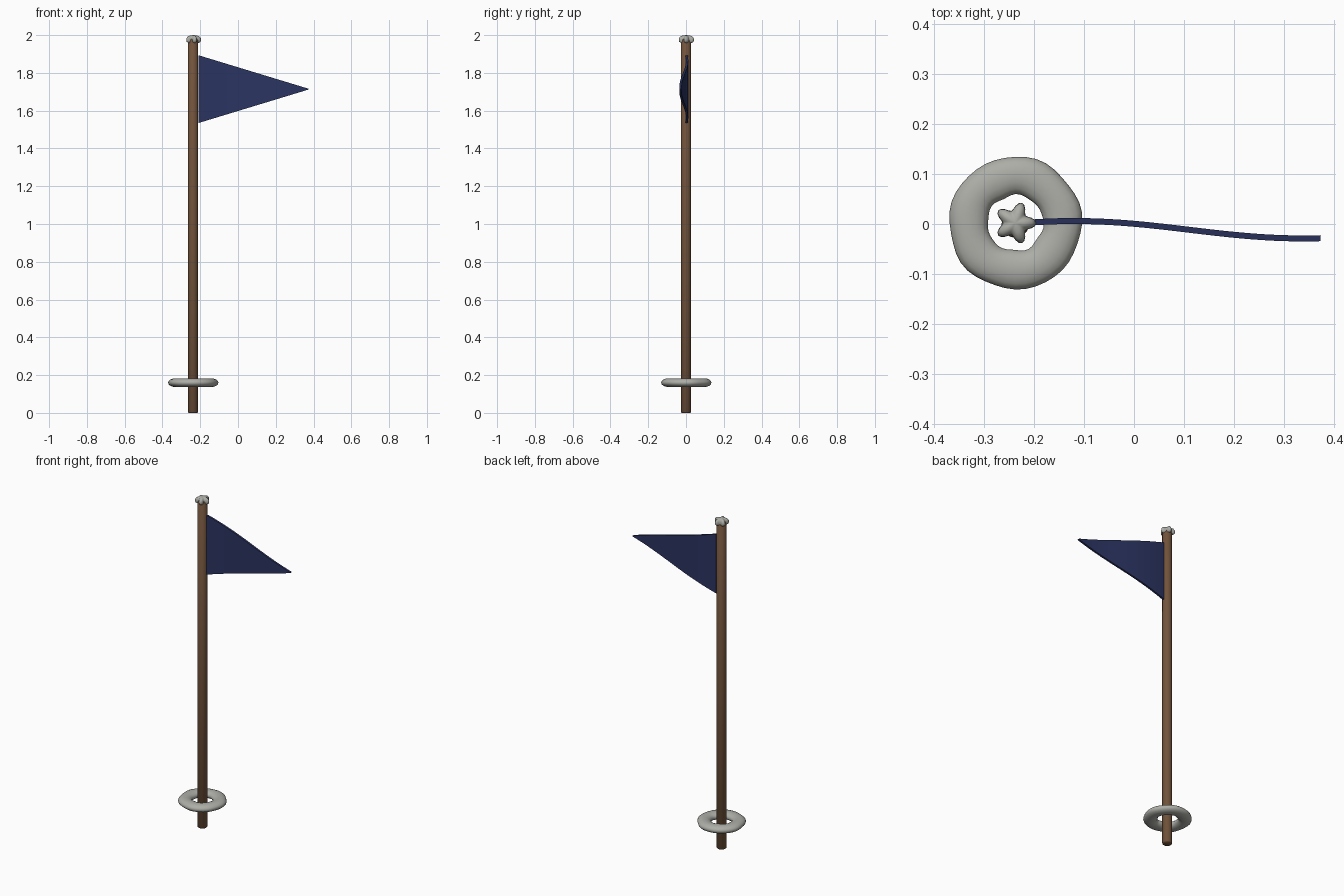
import bpy, bmesh, math

if "Cube" in bpy.data.objects:
    bpy.data.objects.remove(bpy.data.objects["Cube"])

CX = -0.238  # pole axis


def material(name, rgb):
    m = bpy.data.materials.new(name)
    m.diffuse_color = (*rgb, 1)
    m.use_nodes = True
    m.node_tree.nodes["Principled BSDF"].inputs["Base Color"].default_value = m.diffuse_color
    return m


wood = material("brown wood", (0.17, 0.088, 0.045))
navy = material("navy cloth", (0.024, 0.034, 0.12))
stone = material("pale grey", (0.42, 0.42, 0.39))


def finish(bm, name, mat, angle=None):
    bmesh.ops.recalc_face_normals(bm, faces=bm.faces[:])
    me = bpy.data.meshes.new(name)
    bm.to_mesh(me)
    bm.free()
    me.materials.append(mat)
    ob = bpy.data.objects.new(name, me)
    bpy.context.collection.objects.link(ob)
    bpy.context.view_layer.objects.active = ob
    ob.select_set(True)
    if angle is None:
        bpy.ops.object.shade_smooth()
    else:
        bpy.ops.object.shade_smooth_by_angle(angle=math.radians(angle))
    ob.select_set(False)
    return ob


def bridge(bm, a, b):
    n = len(a)
    for i in range(n):
        bm.faces.new((a[i], a[(i + 1) % n], b[(i + 1) % n], b[i]))


# Pole, softly shaded over its end caps
bm = bmesh.new()
rings = []
for r, z in ((0.024, 0), (0.0275, 0.004), (0.0275, 1.975), (0.024, 1.98)):
    rings.append([bm.verts.new((CX + r * math.cos(t * math.tau / 20),
                                r * math.sin(t * math.tau / 20), z)) for t in range(20)])
for a, b in zip(rings, rings[1:]):
    bridge(bm, a, b)
bm.faces.new(rings[0])
bm.faces.new(rings[-1])
finish(bm, "pole", wood)

# Slightly uneven ring near the foot
bm = bmesh.new()
rings = []
for i in range(40):
    a = i * math.tau / 40
    major = 0.0945 + 0.0015 * math.sin(5 * a + 1)
    minor = 0.0385 + 0.0012 * math.sin(7 * a)
    loop = []
    for j in range(16):
        b = j * math.tau / 16
        r = major + minor * math.cos(b)
        loop.append(bm.verts.new((CX + r * math.cos(a), 0.002 + r * math.sin(a),
                                  0.16 + 0.023 * math.sin(b))))
    rings.append(loop)
for i in range(40):
    bridge(bm, rings[i], rings[(i + 1) % 40])
finish(bm, "basket_ring", stone)

# Rounded five-lobed star finial
bm = bmesh.new()
rings = []
for s, z in ((0.7, 1.959), (0.93, 1.964), (1, 1.973), (0.96, 1.984), (0.8, 1.993), (0.45, 1.998)):
    loop = []
    for i in range(40):
        a = i * math.tau / 40
        r = s * (0.034 + 0.0085 * math.cos(5 * a))
        loop.append(bm.verts.new((CX + r * math.cos(a), 0.002 + r * math.sin(a), z)))
    rings.append(loop)
for a, b in zip(rings, rings[1:]):
    bridge(bm, a, b)
for loop, z in ((rings[0], 1.958), (rings[-1], 2.0)):
    tip = bm.verts.new((CX, 0.002, z))
    for i in range(40):
        bm.faces.new((loop[i], loop[(i + 1) % 40], tip))
finish(bm, "star_finial", stone)

# Waving triangular pennant
bm = bmesh.new()
rings = []
for i in range(31):
    u = i / 30
    x = -0.208 + 0.582 * u
    y = -0.0115 + 0.0175 * math.cos(math.pi * (x + 0.12) / 0.46)
    h = 0.177 * (1 - u) + 0.002
    rings.append([bm.verts.new((x, y + dy, 1.714 + dz * h))
                  for dy, dz in ((-0.006, -1), (0.006, -1), (0.006, 1), (-0.006, 1))])
for a, b in zip(rings, rings[1:]):
    bridge(bm, a, b)
bm.faces.new(rings[0])
bm.faces.new(rings[-1])
finish(bm, "pennant", navy, 40)
